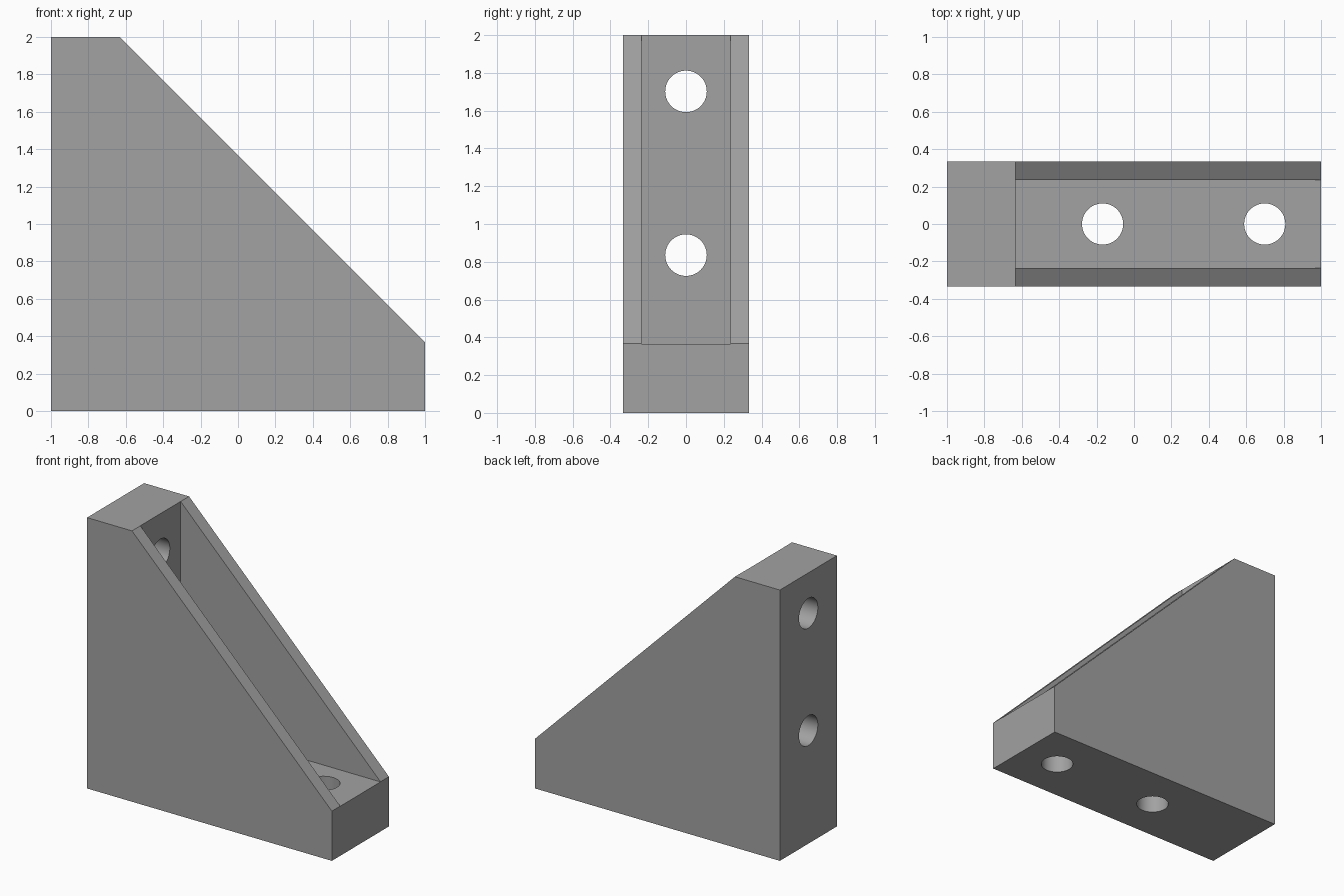
import bpy, bmesh, math

if "Cube" in bpy.data.objects:
    bpy.data.objects.remove(bpy.data.objects["Cube"])

HALF_W, POCKET_W = 0.333, 0.235   # half widths of the body and of the pocket
T = 0.367                         # thickness of the two mounting plates
HOLE_R = 0.11

grey = bpy.data.materials.new("mid grey")
grey.diffuse_color = (0.36, 0.36, 0.36, 1)
grey.use_nodes = True
grey.node_tree.nodes["Principled BSDF"].inputs["Base Color"].default_value = grey.diffuse_color


def prism(name, profile, half):
    """Extrude an x-z profile symmetrically along y."""
    bm = bmesh.new()
    face = bm.faces.new([bm.verts.new((x, -half, z)) for x, z in profile])
    new = bmesh.ops.extrude_face_region(bm, geom=[face])["geom"]
    bmesh.ops.translate(bm, vec=(0, 2 * half, 0),
                        verts=[v for v in new if isinstance(v, bmesh.types.BMVert)])
    bmesh.ops.recalc_face_normals(bm, faces=bm.faces)
    mesh = bpy.data.meshes.new(name)
    bm.to_mesh(mesh)
    bm.free()
    mesh.materials.append(grey)
    obj = bpy.data.objects.new(name, mesh)
    bpy.context.collection.objects.link(obj)
    return obj


def drill(name, location, rotation):
    bpy.ops.mesh.primitive_cylinder_add(vertices=64, radius=HOLE_R, depth=0.8,
                                        location=location, rotation=rotation)
    obj = bpy.context.object
    obj.name = name
    obj.data.materials.append(grey)
    return obj


# Solid gusset body with a sloping front edge
bracket = prism("corner_bracket",
                [(-1, 0), (1, 0), (1, T), (T - 1, 2), (-1, 2)], HALF_W)

# Pocket between the cheeks, then two screw holes through each plate
e = 0.001
cutters = [prism("pocket_cutter",
                 [(T - 1 - e, T - e), (1.6, T - e), (T - 1 - e, 2.6)], POCKET_W)]
for z in (0.835, 1.702):
    cutters.append(drill("wall_hole_cutter", (-0.85, 0, z), (0, math.pi / 2, 0)))
for x in (-0.168, 0.699):
    cutters.append(drill("floor_hole_cutter", (x, 0, 0.2), (0, 0, 0)))

bpy.ops.object.select_all(action='DESELECT')
bracket.select_set(True)
bpy.context.view_layer.objects.active = bracket
for cutter in cutters:
    mod = bracket.modifiers.new("cut", 'BOOLEAN')
    mod.operation = 'DIFFERENCE'
    mod.solver = 'EXACT'
    mod.object = cutter
    bpy.ops.object.modifier_apply(modifier=mod.name)
for cutter in cutters:
    bpy.data.objects.remove(cutter)

# Smooth hole walls, crisp edges elsewhere
bpy.ops.object.shade_smooth_by_angle(angle=math.radians(30))
